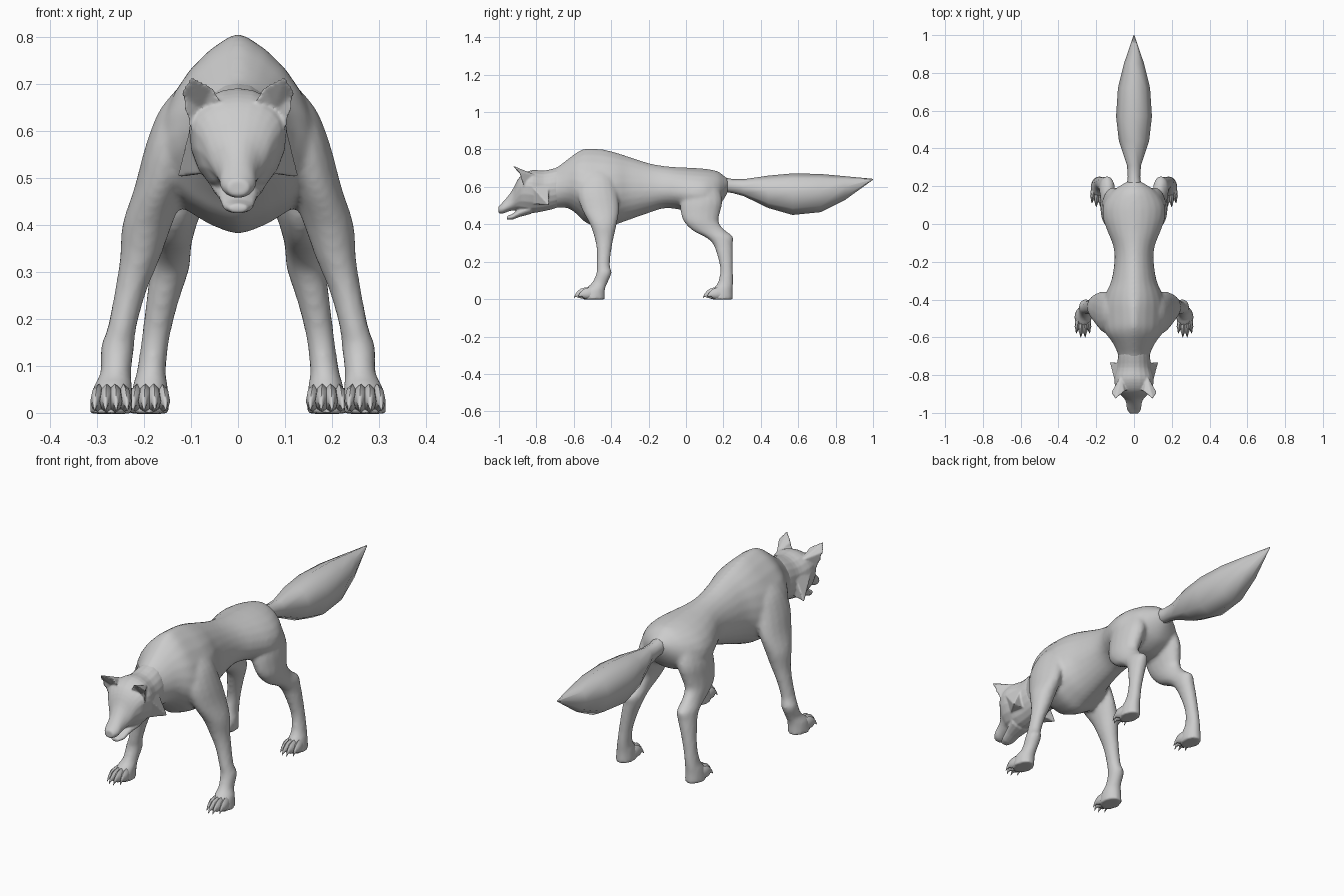
import bpy, bmesh, math

fur = bpy.data.materials.new("grey_fur")
fur.diffuse_color = (0.6, 0.6, 0.6, 1)


def finish(name, bm, mirror=False, voxel=0, rounds=0):
    bmesh.ops.recalc_face_normals(bm, faces=bm.faces)
    mesh = bpy.data.meshes.new(name)
    bm.to_mesh(mesh)
    bm.free()
    mesh.materials.append(fur)
    ob = bpy.data.objects.new(name, mesh)
    bpy.context.collection.objects.link(ob)
    bpy.ops.object.select_all(action='DESELECT')
    ob.select_set(True)
    bpy.context.view_layer.objects.active = ob
    bpy.ops.object.shade_smooth_by_angle(angle=math.radians(60))
    if mirror:
        ob.modifiers.new("Mirror", 'MIRROR').use_mirror_merge = False
    if voxel:  # fuse overlapping volumes into one soft skin
        fuse = ob.modifiers.new("Fuse", 'REMESH')
        fuse.mode = 'VOXEL'
        fuse.voxel_size = voxel
        fuse.use_smooth_shade = True
        soft = ob.modifiers.new("Soften", 'SMOOTH')
        soft.factor = 0.5
        soft.iterations = rounds
    return ob


def skin(bm, rings):
    """Bridge a list of equal point rings and close both ends."""
    loops = [[bm.verts.new(p) for p in ring] for ring in rings]
    n = len(loops[0])
    for a, b in zip(loops, loops[1:]):
        for i in range(n):
            j = (i + 1) % n
            bm.faces.new((a[i], a[j], b[j], b[i]))
    bm.faces.new(loops[0])
    bm.faces.new(loops[-1])


def dense(rows, steps=3):
    """Smooth curve through the rows of section sizes."""
    out = []
    for i in range(len(rows) - 1):
        p = [rows[max(i - 1, 0)], rows[i], rows[i + 1], rows[min(i + 2, len(rows) - 1)]]
        for s in range(steps):
            t = s / steps
            out.append([b + 0.5 * t * (c - a + t * (2 * a - 5 * b + 4 * c - d
                        + t * (3 * (b - c) + d - a))) for a, b, c, d in zip(*p)])
    return out + [list(rows[-1])]


def turns(n):
    return [(math.cos(math.tau * i / n), math.sin(math.tau * i / n)) for i in range(n)]


def upright(y, top, low, half, wide, x=0, n=16, power=1):
    """Section across the body: widest at height wide, more wedge-shaped with power."""
    return [(x + half * math.copysign(abs(c) ** power, c), y,
             wide + s * ((top - wide) if s > 0 else (wide - low))) for c, s in turns(n)]


def level(side, x, y, z, rx, ry, n=16):
    """Horizontal section of a leg."""
    return [(side * (x + rx * c), y + ry * s, z) for c, s in turns(n)]


def solid(bm, points, faces):
    for side in (1, -1):
        v = [bm.verts.new((side * x, y, z)) for x, y, z in points]
        for f in faces:
            bm.faces.new([v[i] for i in f])


# Torso: y, top, bottom, half width, widest height
torso = [
    (0.225, 0.642, 0.575, 0.035, 0.61), (0.20, 0.662, 0.53, 0.078, 0.59),
    (0.165, 0.685, 0.49, 0.125, 0.57), (0.10, 0.697, 0.46, 0.163, 0.56),
    (0.03, 0.702, 0.46, 0.164, 0.56), (-0.04, 0.705, 0.48, 0.14, 0.57),
    (-0.12, 0.712, 0.485, 0.109, 0.58), (-0.20, 0.727, 0.46, 0.104, 0.58),
    (-0.30, 0.759, 0.425, 0.12, 0.575), (-0.37, 0.782, 0.40, 0.15, 0.56),
    (-0.44, 0.80, 0.38, 0.172, 0.54), (-0.53, 0.806, 0.405, 0.17, 0.55),
    (-0.58, 0.787, 0.45, 0.15, 0.58), (-0.63, 0.75, 0.485, 0.112, 0.60),
    (-0.69, 0.705, 0.487, 0.085, 0.59), (-0.73, 0.69, 0.485, 0.08, 0.58)]
# Legs from the top down: x, y, z, x radius, y radius
front = [
    (0.085, -0.475, 0.71, 0.02, 0.05), (0.113, -0.475, 0.65, 0.05, 0.085),
    (0.138, -0.475, 0.57, 0.058, 0.107), (0.165, -0.457, 0.48, 0.055, 0.10),
    (0.193, -0.442, 0.40, 0.053, 0.072), (0.208, -0.438, 0.33, 0.043, 0.052),
    (0.228, -0.438, 0.26, 0.034, 0.039), (0.247, -0.442, 0.18, 0.031, 0.035),
    (0.256, -0.438, 0.14, 0.036, 0.041), (0.26, -0.462, 0.085, 0.033, 0.042),
    (0.267, -0.488, 0.05, 0.043, 0.055), (0.27, -0.493, -0.002, 0.046, 0.06)]
hind = [
    (0.09, 0.085, 0.62, 0.05, 0.085), (0.106, 0.083, 0.53, 0.061, 0.112),
    (0.12, 0.077, 0.46, 0.054, 0.105), (0.131, 0.083, 0.41, 0.047, 0.092),
    (0.137, 0.125, 0.365, 0.04, 0.088), (0.141, 0.174, 0.335, 0.041, 0.078),
    (0.146, 0.196, 0.30, 0.041, 0.055), (0.16, 0.208, 0.24, 0.035, 0.043),
    (0.175, 0.217, 0.16, 0.03, 0.034), (0.184, 0.212, 0.09, 0.031, 0.041),
    (0.187, 0.196, 0.05, 0.039, 0.054), (0.188, 0.192, -0.002, 0.043, 0.06)]
# Torso and legs fused
bm = bmesh.new()
skin(bm, [upright(*r, n=24, power=1.15 + 0.38 * math.exp(-((r[0] + 0.5) / 0.12) ** 2))
          for r in dense(torso)])
for side in (1, -1):
    for leg in (front, hind):
        skin(bm, [level(side, *r) for r in dense(leg)])
finish("torso_and_legs", bm, voxel=0.0095, rounds=5)

# Head and neck, lower jaw slightly open, ears and cheek tufts fused
bm = bmesh.new()
skin(bm, [upright(*r, n=20) for r in dense([
    (-0.65, 0.71, 0.51, 0.075, 0.59), (-0.70, 0.70, 0.485, 0.085, 0.59),
    (-0.76, 0.687, 0.47, 0.09, 0.585), (-0.82, 0.69, 0.46, 0.104, 0.60),
    (-0.87, 0.67, 0.465, 0.097, 0.605), (-0.90, 0.638, 0.475, 0.075, 0.58),
    (-0.925, 0.59, 0.474, 0.051, 0.525), (-0.95, 0.553, 0.468, 0.041, 0.50),
    (-0.98, 0.518, 0.457, 0.037, 0.485), (-1.003, 0.495, 0.46, 0.023, 0.478)])])
skin(bm, [upright(*r, n=12) for r in [
    (-0.83, 0.51, 0.455, 0.06, 0.485), (-0.89, 0.484, 0.439, 0.042, 0.462),
    (-0.93, 0.454, 0.424, 0.034, 0.44), (-0.958, 0.444, 0.424, 0.02, 0.435)]])
# Ears: inner root, outer root, back root, hollow, tip, outer and inner shoulder
solid(bm,
      [(0.033, -0.88, 0.655), (0.104, -0.87, 0.605), (0.065, -0.795, 0.66),
       (0.078, -0.862, 0.64), (0.10, -0.93, 0.716), (0.123, -0.897, 0.683),
       (0.053, -0.892, 0.692)],
      [(0, 3, 6), (6, 3, 4), (3, 5, 4), (3, 1, 5), (0, 6, 2), (6, 4, 2), (4, 5, 2),
       (5, 1, 2), (0, 2, 1, 3)])
# Cheek tufts
solid(bm,
      [(0.097, -0.85, 0.63), (0.07, -0.83, 0.51), (0.08, -0.735, 0.61),
       (0.065, -0.74, 0.51), (0.129, -0.732, 0.501)],
      [(0, 1, 4), (1, 3, 4), (3, 2, 4), (2, 0, 4), (0, 2, 3, 1)])
bmesh.ops.recalc_face_normals(bm, faces=bm.faces)
finish("head", bm, voxel=0.0045, rounds=3)

# Tail
bm = bmesh.new()
skin(bm, [upright(*r, n=8) for r in [
    (0.19, 0.655, 0.575, 0.04, 0.615), (0.25, 0.641, 0.567, 0.033, 0.605),
    (0.31, 0.641, 0.55, 0.037, 0.60), (0.44, 0.66, 0.487, 0.08, 0.58),
    (0.57, 0.672, 0.45, 0.095, 0.575), (0.72, 0.669, 0.465, 0.085, 0.58),
    (0.85, 0.657, 0.53, 0.053, 0.60), (1.0, 0.643, 0.638, 0.002, 0.64)]])
finish("tail", bm)

# Four toes per paw, each ending in a hooked claw; the middle pair reaches further
for name, x, y in (("front", 0.27, -0.6), ("hind", 0.188, 0.09)):
    bm = bmesh.new()
    for i in range(4):
        k = i - 1.5
        tx, ty = x + 0.0235 * k, y + (0.02 if abs(k) > 1 else 0)
        skin(bm, [upright(ty + d, top, low, h, (top + low) / 2.4, tx - 0.1 * k * d, 8)
                  for d, top, low, h in (
                      (0.10, 0.058, 0.0, 0.014), (0.06, 0.062, 0.0, 0.0165),
                      (0.036, 0.055, 0.004, 0.014), (0.022, 0.044, 0.014, 0.008),
                      (0.01, 0.03, 0.012, 0.005), (0.0, 0.008, 0.004, 0.001))])
    finish(name + "_toes", bm, True)
